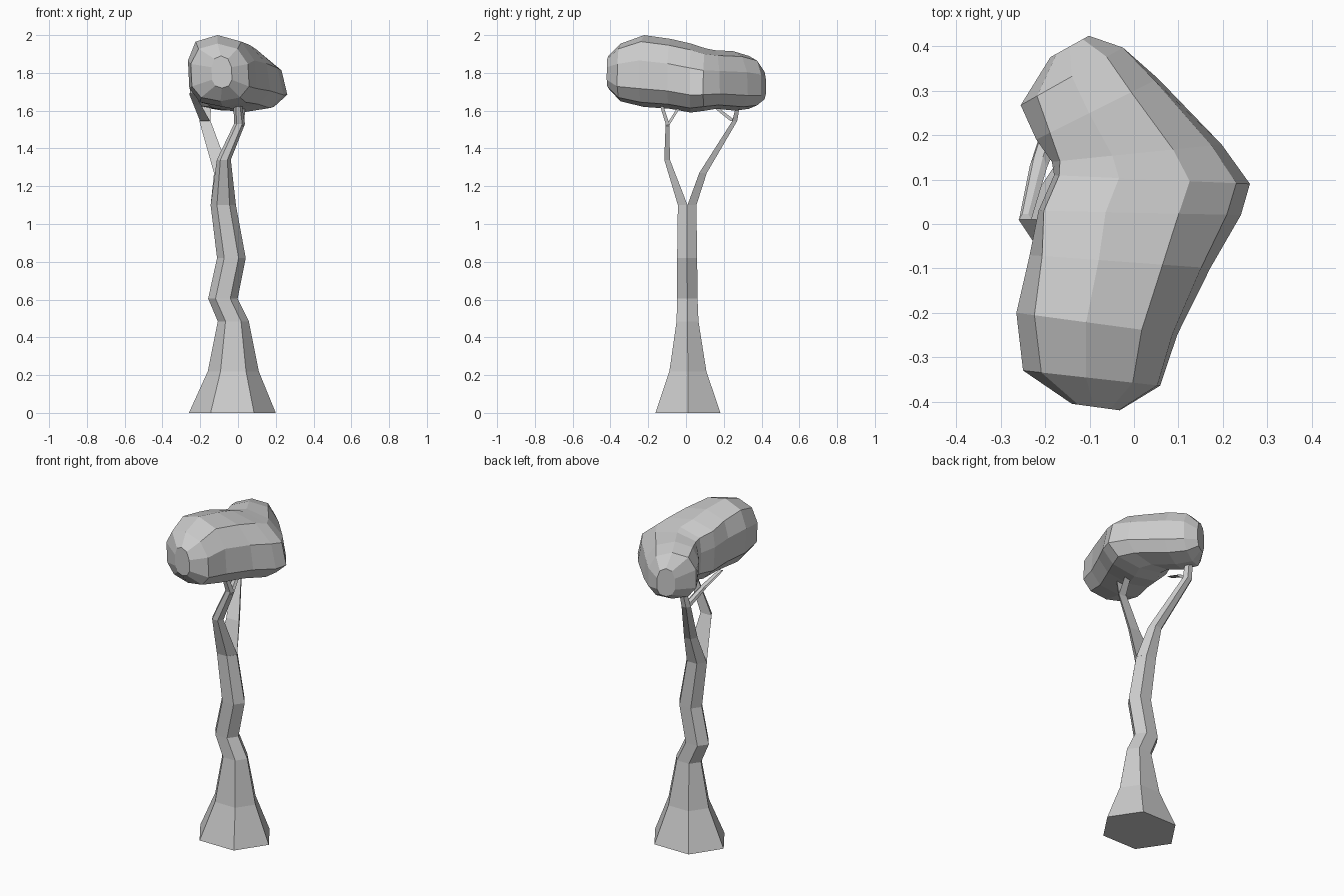
import bpy, bmesh, math

if "Cube" in bpy.data.objects:
    bpy.data.objects.remove(bpy.data.objects["Cube"])


def loft(name, rings):
    """Skin a list of equal-length point rings and cap both ends."""
    bm = bmesh.new()
    rows = [[bm.verts.new(p) for p in ring] for ring in rings]
    n = len(rows[0])
    for a, b in zip(rows, rows[1:]):
        for i in range(n):
            j = (i + 1) % n
            bm.faces.new((a[i], a[j], b[j], b[i]))
    bm.faces.new(rows[0])
    bm.faces.new(rows[-1])
    bmesh.ops.recalc_face_normals(bm, faces=bm.faces)
    mesh = bpy.data.meshes.new(name)
    bm.to_mesh(mesh)
    bm.free()
    ob = bpy.data.objects.new(name, mesh)
    bpy.context.collection.objects.link(ob)
    return ob


def hexagon(x, y, z, rx, ry):
    return [(x + rx * math.cos(k * math.pi / 3),
             y + ry * math.sin(k * math.pi / 3) / 0.866, z) for k in range(6)]


def half_hexagon(x, y, z, rx, ry):
    return [(x + rx, y, z), (x + rx / 2, y + ry, z),
            (x - rx / 2, y + ry, z), (x - rx, y, z)]


# Crooked six-sided trunk: x, y, z, half width, half depth
trunk = [(-.03, .01, 0, .23, .172), (-.025, .01, .22, .135, .098),
         (-.025, .008, .485, .082, .058), (-.08, .007, .605, .078, .054),
         (-.035, .006, .82, .076, .053), (-.078, .006, 1.1, .067, .049)]
loft("trunk", [hexagon(*r) for r in trunk])

# The trunk splits into halves, each forking again below the crown
branches = {
    "front_branch": [(-.078, .008, 1.1, .067, -.051), (-.075, -.085, 1.34, .037, -.03),
                     (.008, -.088, 1.53, .029, -.02), (-.005, -.135, 1.67, .02, -.016)],
    "front_twig": [(.01, -.09, 1.52, .024, -.016), (.02, -.01, 1.65, .018, -.015)],
    "back_branch": [(-.078, .008, 1.1, .067, .047), (-.085, .07, 1.27, .042, .04),
                    (-.175, .245, 1.545, .03, .026), (-.165, .275, 1.67, .022, .018)],
    "back_twig": [(-.175, .235, 1.545, .026, .03), (-.215, .13, 1.63, .02, .022),
                  (-.245, .01, 1.69, .014, .012)],
}
for name, rings in branches.items():
    loft(name, [half_hexagon(*r) for r in rings])

# Bent crown: inner side x, y; outer side x, y; bottom, top, lean of the top
crown = [(-.14, -.405, -.03, -.42, 1.72, 1.89, .1),
         (-.25, -.33, .065, -.365, 1.65, 1.955, .1),
         (-.265, -.2, .105, -.25, 1.62, 2.0, .15),
         (-.235, -.07, .18, -.1, 1.61, 1.98, .25),
         (-.215, .03, .25, .02, 1.59, 1.955, .35),
         (-.18, .11, .27, .09, 1.60, 1.93, .35),
         (-.185, .14, .205, .18, 1.61, 1.92, .3),
         (-.22, .19, .06, .33, 1.60, 1.915, .15),
         (-.26, .265, -.02, .40, 1.61, 1.89, 0),
         (-.19, .375, -.1, .425, 1.65, 1.82, 0)]


def crown_ring(x0, y0, x1, y1, lo, hi, lean, sides=10):
    ring, mid = [], lo + .42 * (hi - lo)
    for k in range(sides):
        a = 2 * math.pi * (k + .5) / sides
        c, s = [math.copysign(abs(v) ** .8, v) for v in (math.cos(a), math.sin(a))]
        u = max(0, (1 + c - lean * max(s, 0)) / 2)
        z = mid + s * (hi - mid if s > 0 else mid - lo)
        ring.append((x0 + u * (x1 - x0), y0 + u * (y1 - y0), z))
    return ring


loft("crown", [crown_ring(*r) for r in crown])
